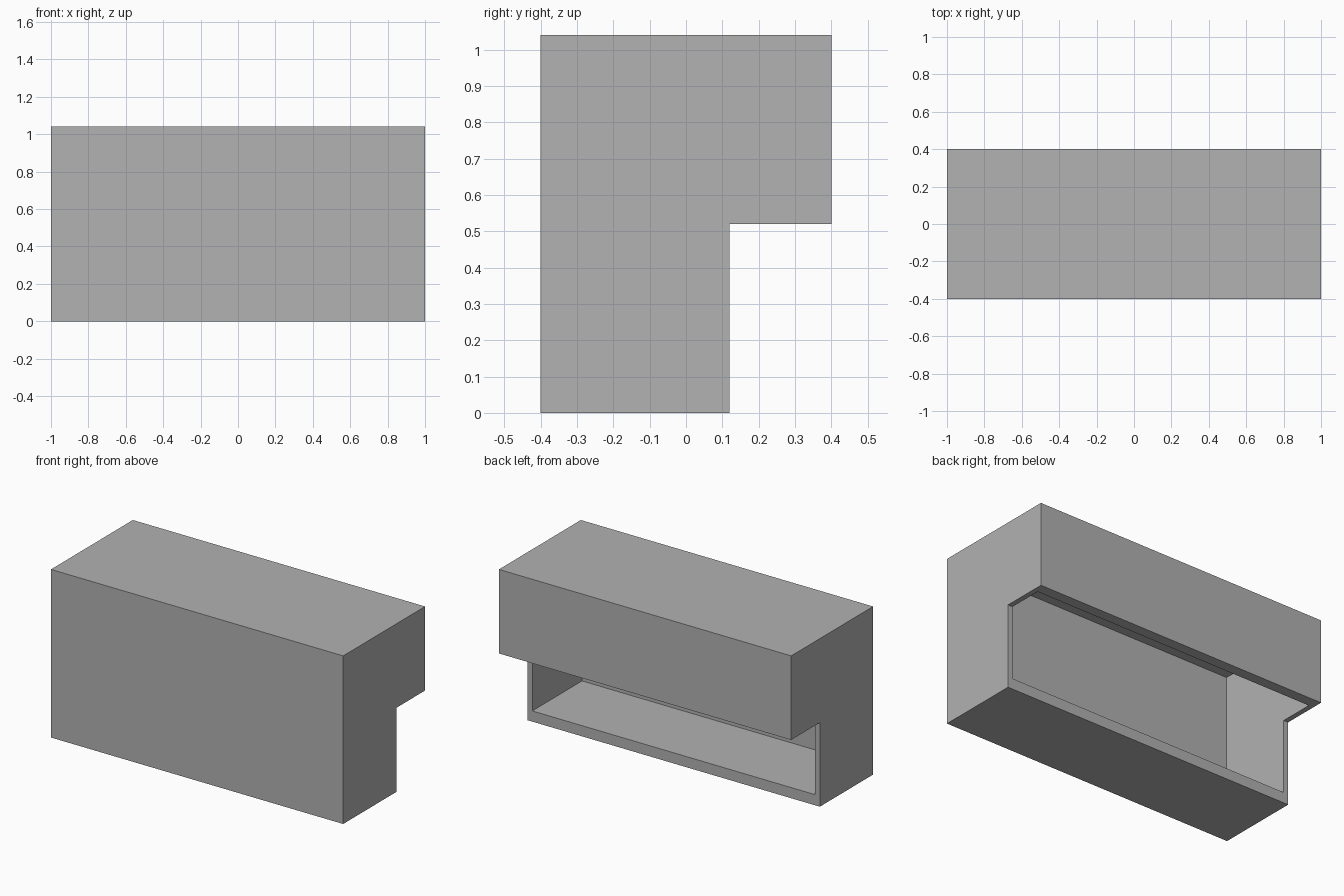
import bpy
import bmesh

cube = bpy.data.objects.get("Cube")
if cube:
    bpy.data.objects.remove(cube, do_unlink=True)

# Plain grey finish
grey = bpy.data.materials.new("plain_grey")
grey.use_nodes = True
color = (0.445, 0.445, 0.445, 1)
grey.diffuse_color = color
grey.node_tree.nodes["Principled BSDF"].inputs["Base Color"].default_value = color


def prism(name, profile, half_width):
    """Extrude a (y, z) profile along x, centred on x = 0."""
    bm = bmesh.new()
    face = bm.faces.new([bm.verts.new((-half_width, y, z)) for y, z in profile])
    ext = bmesh.ops.extrude_face_region(bm, geom=[face])["geom"]
    verts = [v for v in ext if isinstance(v, bmesh.types.BMVert)]
    bmesh.ops.translate(bm, verts=verts, vec=(2 * half_width, 0, 0))
    bmesh.ops.recalc_face_normals(bm, faces=bm.faces)
    mesh = bpy.data.meshes.new(name)
    bm.to_mesh(mesh)
    bm.free()
    mesh.materials.append(grey)
    obj = bpy.data.objects.new(name, mesh)
    bpy.context.collection.objects.link(obj)
    return obj


front, step, back = -0.4, 0.12, 0.4
ledge, top = 0.52, 1.04
side_wall, thin_wall, thick_wall = 0.032, 0.034, 0.066

# Counter body with the upper part overhanging at the back
counter = prism("counter_shell", [(front, 0), (step, 0), (step, ledge),
                                  (back, ledge), (back, top), (front, top)], 1)

# Hollow interior, open at the lower back and under the overhang
y0, y1 = front + thin_wall, back - thick_wall
z0, z1 = thick_wall, top - thin_wall
cavity = prism("cavity_cutter", [(y0, z0), (y1, z0), (y1, z1), (y0, z1)],
               1 - side_wall)
cavity.hide_render = True

cut = counter.modifiers.new("hollow", "BOOLEAN")
cut.operation = "DIFFERENCE"
cut.solver = "EXACT"
cut.object = cavity

# Bake the hollow and drop the cutter
bpy.context.view_layer.objects.active = counter
bpy.ops.object.modifier_apply(modifier=cut.name)
bpy.data.objects.remove(cavity, do_unlink=True)
